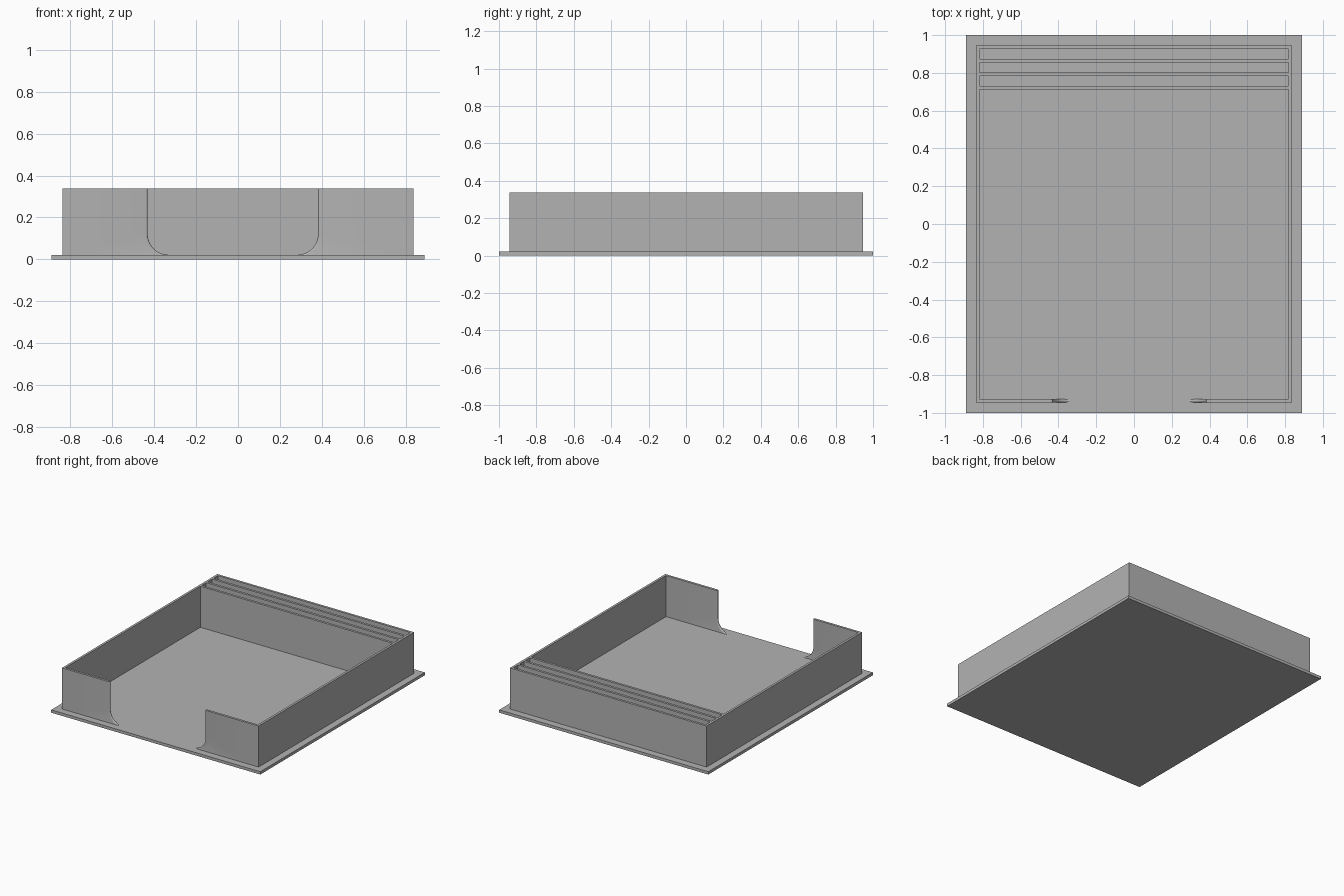
import bpy, bmesh, math

if "Cube" in bpy.data.objects:
    bpy.data.objects.remove(bpy.data.objects["Cube"], do_unlink=True)

BASE_X, BASE_Y, BASE_Z = 0.89, 1.0, 0.022   # plate half sizes and thickness
WALL_X, WALL_Y, TOP = 0.837, 0.945, 0.338   # wall outline half sizes, rim height
THICK, PITCH = 0.018, 0.0717                # wall thickness, slot spacing
FILLET = 0.1                                # lower corner radius of the opening

grey = bpy.data.materials.new("plain grey")
grey.use_nodes = True
grey.diffuse_color = (0.45, 0.45, 0.45, 1)
grey.node_tree.nodes["Principled BSDF"].inputs["Base Color"].default_value = (0.45, 0.45, 0.45, 1)


def finish(name, bm):
    bmesh.ops.recalc_face_normals(bm, faces=bm.faces)
    mesh = bpy.data.meshes.new(name)
    bm.to_mesh(mesh)
    bm.free()
    mesh.materials.append(grey)
    obj = bpy.data.objects.new(name, mesh)
    bpy.context.collection.objects.link(obj)
    return obj


# Base plate
bm = bmesh.new()
bmesh.ops.create_cube(bm, size=1)
bmesh.ops.scale(bm, vec=(2 * BASE_X, 2 * BASE_Y, BASE_Z), verts=bm.verts)
bmesh.ops.translate(bm, vec=(0, 0, BASE_Z / 2), verts=bm.verts)
finish("base_plate", bm)

# Side walls, back wall and dividers: plan cells raised as one body
inner = WALL_X - THICK
xs = [-WALL_X, -inner, inner, WALL_X]
ys = [-WALL_Y]
for i in range(3, -1, -1):
    back = WALL_Y - i * PITCH
    ys += [back - THICK, back]
bm = bmesh.new()
for col in range(3):
    for row in range(len(ys) - 1):
        if col == 1 and row % 2 == 0:
            continue                        # open tray and slots
        corners = [(xs[col], ys[row]), (xs[col + 1], ys[row]),
                   (xs[col + 1], ys[row + 1]), (xs[col], ys[row + 1])]
        bm.faces.new([bm.verts.new((x, y, BASE_Z)) for x, y in corners])
bmesh.ops.remove_doubles(bm, verts=bm.verts, dist=0.0001)
raised = bmesh.ops.extrude_face_region(bm, geom=bm.faces[:], use_keep_orig=True)["geom"]
bmesh.ops.translate(bm, vec=(0, 0, TOP - BASE_Z),
                    verts=[v for v in raised if isinstance(v, bmesh.types.BMVert)])
bmesh.ops.dissolve_limit(bm, angle_limit=0.01, verts=bm.verts, edges=bm.edges)
finish("walls_and_dividers", bm)


# Front panels: rounded free edge sweeping into the floor
def front_panel(name, side, edge):
    bm = bmesh.new()
    rad, layers, steps = THICK / 2, 8, 14
    centre_x, centre_z = edge - side * FILLET, BASE_Z + FILLET
    rings = []
    for k in range(layers + 1):
        a = math.pi * (k / layers - 0.5)
        y = -WALL_Y + rad + rad * math.sin(a)
        inset = rad * (1 - math.cos(a))
        r = FILLET + inset
        outline = [(side * inner, TOP), (edge + side * inset, TOP)]
        for j in range(steps + 1):
            t = math.pi / 2 * j / steps
            outline.append((centre_x + side * r * math.cos(t), centre_z - r * math.sin(t)))
        outline.append((side * inner, BASE_Z - inset))
        rings.append([bm.verts.new((x, y, z)) for x, z in outline])
    for a, b in zip(rings, rings[1:]):
        for j in range(len(a)):
            n = (j + 1) % len(a)
            bm.faces.new((a[j], a[n], b[n], b[j]))
    bm.faces.new(rings[0])
    bm.faces.new(rings[-1])
    obj = finish(name, bm)
    bpy.ops.object.select_all(action="DESELECT")
    obj.select_set(True)
    bpy.context.view_layer.objects.active = obj
    bpy.ops.object.shade_smooth_by_angle(angle=math.radians(35))


front_panel("front_panel_right", -1, -0.431)
front_panel("front_panel_left", 1, 0.382)
